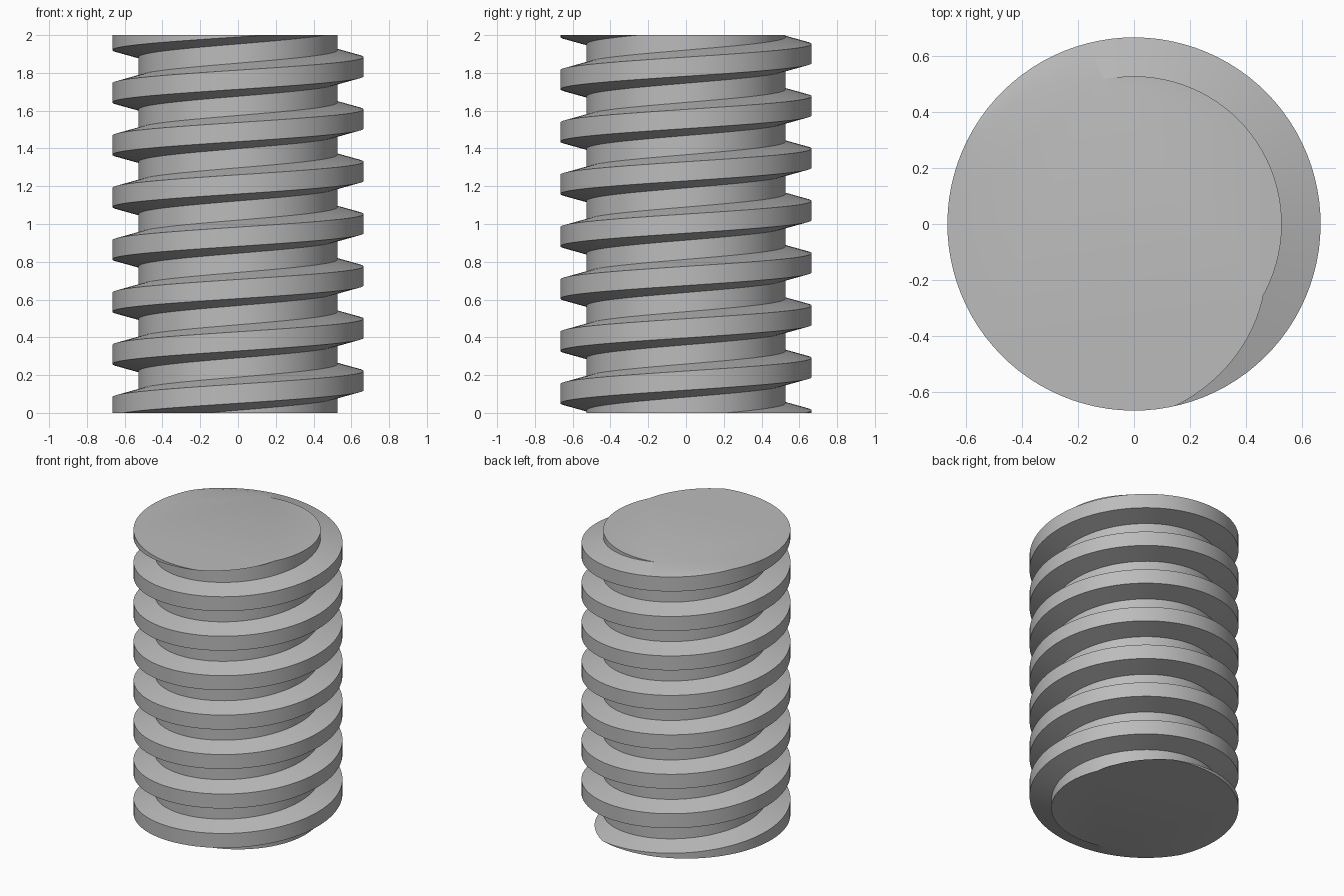
import bpy, bmesh
from math import cos, sin, pi, radians, tan

cube = bpy.data.objects.get("Cube")
if cube:
    bpy.data.objects.remove(cube, do_unlink=True)

# Thread dimensions (trapezoidal, right-handed)
HEIGHT = 2.0
PITCH = 0.277
CREST_R = 0.665
ROOT_R = CREST_R - PITCH / 2
HALF_CREST = 0.183 * PITCH
HALF_BASE = HALF_CREST + (CREST_R - ROOT_R) * tan(radians(15))
STEPS = 96                      # segments per turn
CREST_ANGLE = radians(217)      # direction of the crest centre at the top

steel = bpy.data.materials.new("steel_grey")
steel.use_nodes = True
grey = (0.5, 0.5, 0.5, 1)
steel.diffuse_color = grey
steel.node_tree.nodes["Principled BSDF"].inputs["Base Color"].default_value = grey

# One pitch of the tooth profile: radius and height from the crest centre
profile = [(ROOT_R, -HALF_BASE), (CREST_R, -HALF_CREST),
           (CREST_R, HALF_CREST), (ROOT_R, HALF_BASE)]

# Sweep the profile along a helix reaching past both ends
bm = bmesh.new()
rows = []
for i in range(-10 * STEPS, 3 * STEPS):
    turn = i / STEPS
    a = CREST_ANGLE + 2 * pi * turn
    rows.append([bm.verts.new((r * cos(a), r * sin(a), HEIGHT + PITCH * turn + h))
                 for r, h in profile])

# Join neighbouring sections; the last strip is the root up to the next turn
for i in range(len(rows) - STEPS - 1):
    low = rows[i] + [rows[i + STEPS][0]]
    high = rows[i + 1] + [rows[i + 1 + STEPS][0]]
    for j in range(4):
        bm.faces.new((low[j], high[j], high[j + 1], low[j + 1]))

# Trim flat at both ends and cap
for z, direction in ((0, -1), (HEIGHT, 1)):
    cut = bmesh.ops.bisect_plane(
        bm, geom=bm.verts[:] + bm.edges[:] + bm.faces[:], dist=1e-6,
        plane_co=(0, 0, z), plane_no=(0, 0, direction), clear_outer=True)
    rim = [e for e in cut["geom_cut"]
           if isinstance(e, bmesh.types.BMEdge) and e.is_boundary]
    cap = bmesh.ops.contextual_create(bm, geom=rim)["faces"]
    bmesh.ops.triangulate(bm, faces=cap)

bmesh.ops.delete(bm, geom=[v for v in bm.verts if not v.link_faces], context="VERTS")
bmesh.ops.recalc_face_normals(bm, faces=bm.faces[:])

mesh = bpy.data.meshes.new("threaded_rod")
bm.to_mesh(mesh)
bm.free()
mesh.materials.append(steel)
rod = bpy.data.objects.new("threaded_rod", mesh)
bpy.context.collection.objects.link(rod)
bpy.context.view_layer.objects.active = rod
rod.select_set(True)
bpy.ops.object.shade_smooth_by_angle(angle=radians(30))
